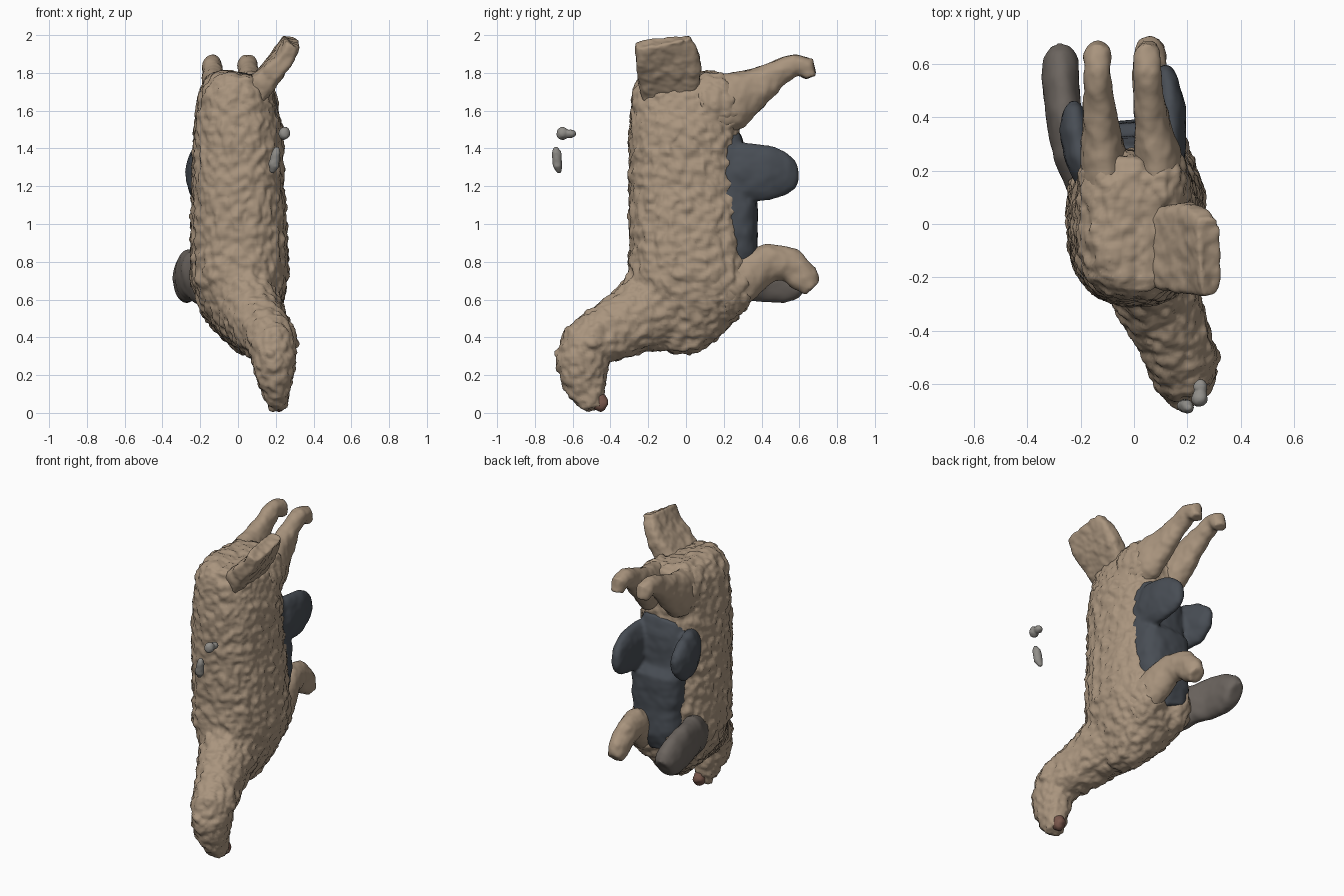
import bpy, bmesh, math
from mathutils import Vector


def material(name, rgb):
    m = bpy.data.materials.new(name)
    m.diffuse_color = (*rgb, 1)
    return m


WOOL = material("wool", (0.40, 0.30, 0.21))
SLATE = material("slate", (0.065, 0.075, 0.09))
SHADE = material("shaded_wool", (0.15, 0.13, 0.115))
NOSE = material("nose", (0.20, 0.10, 0.075))
GREY = material("grey_scrap", (0.28, 0.27, 0.25))


def loft(bm, rings, power=2.0, n=28):
    """Closed tube through rings of (x, y, z, half width, half depth)."""
    c = [Vector(r[:3]) for r in rings]
    loops = []
    for i, r in enumerate(rings):
        t = (c[min(i + 1, len(c) - 1)] - c[max(i - 1, 0)]).normalized()
        side = Vector((1, 0, 0))
        side = (side - t * side.dot(t)).normalized()
        up = t.cross(side)
        loop = []
        for k in range(n):
            a = 2 * math.pi * k / n
            u, v = math.cos(a), math.sin(a)
            u = math.copysign(abs(u) ** (2 / power), u)
            v = math.copysign(abs(v) ** (2 / power), v)
            loop.append(bm.verts.new(c[i] + side * u * r[3] + up * v * r[4]))
        loops.append(loop)
    for a, b in zip(loops, loops[1:]):
        for k in range(n):
            bm.faces.new((a[k], a[(k + 1) % n], b[(k + 1) % n], b[k]))
    bm.faces.new(loops[0][::-1])
    bm.faces.new(loops[-1])


def blob(bm, centre, size):
    res = bmesh.ops.create_uvsphere(bm, u_segments=24, v_segments=16, radius=1)
    for v in res["verts"]:
        v.co = Vector(centre) + Vector(v.co[i] * size[i] for i in range(3))


def finish(name, bm, mat, voxel, smooth, bumps, scale=0.05):
    """Fuse overlapping volumes, soften the joins and roughen the skin."""
    bmesh.ops.recalc_face_normals(bm, faces=bm.faces)
    me = bpy.data.meshes.new(name)
    bm.to_mesh(me)
    bm.free()
    ob = bpy.data.objects.new(name, me)
    bpy.context.collection.objects.link(ob)
    me.materials.append(mat)
    rm = ob.modifiers.new("fuse", "REMESH")
    rm.mode, rm.voxel_size, rm.use_smooth_shade = "VOXEL", voxel, True
    sm = ob.modifiers.new("soften", "SMOOTH")
    sm.factor, sm.iterations = 0.5, smooth
    tex = bpy.data.textures.new(name + "_bumps", "CLOUDS")
    tex.noise_scale, tex.noise_depth = scale, 1
    d = ob.modifiers.new("bumps", "DISPLACE")
    d.texture, d.strength, d.mid_level = tex, bumps, 0.5
    d.texture_coords = "LOCAL"
    return ob


# leg profiles: (y, z, half width, half depth, blend from root x to foot x)
HIND = [(0.08, 1.60, .10, .16, 0), (0.24, 1.65, .09, .155, .3),
        (0.37, 1.725, .068, .105, .7), (0.49, 1.80, .055, .068, .9),
        (0.58, 1.845, .052, .06, 1), (0.635, 1.83, .052, .06, 1), (0.66, 1.775, .042, .03, 1)]
FORE = [(0.15, 0.65, .10, .17, 0), (0.33, 0.735, .09, .125, .5),
        (0.45, 0.80, .075, .10, .8), (0.55, 0.785, .065, .095, 1),
        (0.63, 0.71, .06, .08, 1), (0.67, 0.66, .05, .05, 1)]


def leg(name, profile, root_x, foot_x):
    bm = bmesh.new()
    loft(bm, [(root_x + (foot_x - root_x) * t, y, z, w, d) for y, z, w, d, t in profile])
    finish(name, bm, WOOL, 0.012, 3, 0.016, 0.07)


# woolly body: torso, then neck with head
bm = bmesh.new()
loft(bm, [(-.005, 0, 1.80, .09, .20), (-.01, 0, 1.77, .15, .25), (-.012, -.005, 1.69, .20, .28),
          (0, -.01, 1.5, .235, .292), (0, 0, 1.2, .245, .305), (.005, .015, .9, .257, .315),
          (.01, .025, .7, .258, .335), (.025, .005, .55, .215, .28), (.055, -.02, .42, .14, .19),
          (.075, -.02, .32, .06, .08)], 2.4)
loft(bm, [(.01, .03, .68, .22, .25), (.05, -.17, .55, .18, .23), (.105, -.32, .47, .155, .175),
          (.155, -.44, .41, .138, .155), (.185, -.53, .35, .125, .15), (.19, -.55, .27, .12, .142),
          (.195, -.54, .17, .095, .12), (.205, -.51, .08, .065, .085), (.215, -.49, .02, .045, .055)])
# rear haunches and front shoulders swelling out of the torso
for x in (-.10, .10):
    blob(bm, (x, .14, 1.63), (.11, .17, .17))
    blob(bm, (x, .17, .68), (.13, .20, .19))
# brow bump and the ear on the outer side of the head
blob(bm, (.17, -.65, .30), (.05, .045, .055))
blob(bm, (.29, -.50, .38), (.028, .05, .06))
finish("woolly_body", bm, WOOL, 0.013, 5, 0.034, 0.045)

# flat tail slab leaning out to the side
bm = bmesh.new()
loft(bm, [(.06, -.09, 1.64, .06, .13), (.12, -.09, 1.73, .07, .155), (.19, -.09, 1.82, .06, .17),
          (.24, -.10, 1.89, .05, .168), (.272, -.12, 1.945, .045, .15), (.288, -.125, 1.972, .045, .145)],
     5, 40)
for v in bm.verts:
    v.co.z = min(v.co.z, 1.993)
finish("tail_slab", bm, WOOL, 0.011, 2, 0.016)

# legs
leg("far_hind_leg", HIND, -.10, -.137)
leg("near_hind_leg", HIND, .11, .05)
leg("near_front_leg", FORE, .13, .06)
bm = bmesh.new()
loft(bm, [(-.14, .12, .68, .10, .15), (-.23, .28, .73, .08, .135), (-.265, .42, .725, .07, .14),
          (-.275, .54, .71, .07, .13), (-.275, .61, .69, .068, .105), (-.275, .64, .67, .05, .07)])
finish("far_front_leg", bm, SHADE, 0.013, 5, 0.012, 0.1)

# dark underside with a rounded lobe rising on each side
bm = bmesh.new()
loft(bm, [(-.05, .24, .64, .10, .12), (-.02, .25, .74, .15, .14), (.01, .245, .88, .17, .135),
          (.01, .25, .95, .18, .13), (.01, .25, 1.09, .18, .13), (.01, .215, 1.15, .18, .12),
          (.01, .21, 1.36, .17, .115), (0, .19, 1.46, .14, .10)], 3)
loft(bm, [(.12, .18, 1.27, .05, .14), (.135, .30, 1.275, .06, .155), (.137, .43, 1.27, .058, .15),
          (.125, .53, 1.26, .045, .115), (.115, .58, 1.255, .03, .07), (.112, .597, 1.255, .01, .03)])
loft(bm, [(-.16, .14, 1.27, .05, .15), (-.20, .26, 1.27, .065, .155), (-.22, .36, 1.27, .058, .135),
          (-.225, .43, 1.265, .04, .085), (-.225, .458, 1.26, .015, .04)])
finish("belly_with_lobes", bm, SLATE, 0.012, 4, 0.012, 0.08)

# nose
bm = bmesh.new()
blob(bm, (.215, -.455, .06), (.04, .045, .053))
finish("nose", bm, NOSE, 0.009, 2, 0.016)

# small loose scraps floating off the back
bm = bmesh.new()
blob(bm, (.245, -.655, 1.48), (.032, .032, .034))
blob(bm, (.25, -.61, 1.478), (.025, .03, .022))
finish("upper_scrap", bm, GREY, 0.008, 1, 0.012)
bm = bmesh.new()
loft(bm, [(.205, -.69, 1.41, .012, .012), (.20, -.685, 1.38, .025, .025),
          (.19, -.68, 1.31, .03, .027), (.18, -.672, 1.27, .012, .012)], 2, 16)
finish("lower_scrap", bm, GREY, 0.008, 1, 0.01)
